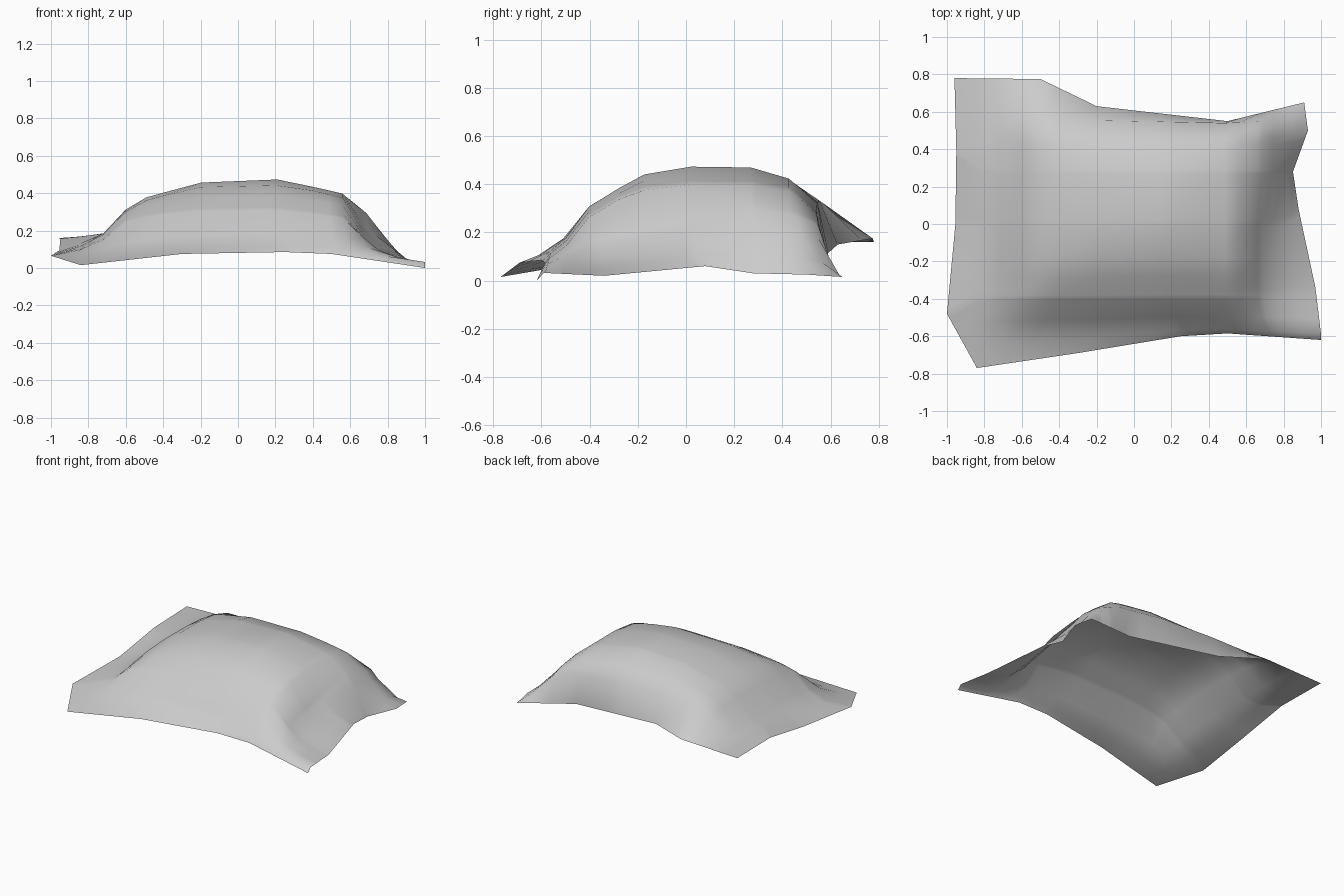
import bpy, bmesh
from mathutils import Vector

cube = bpy.data.objects.get("Cube")
if cube:
    bpy.data.objects.remove(cube)

# Hem of the cushion cover: parameter along the side, then the point
FRONT = [(0, (-.84, -.77, .015)), (.3, (-.3, -.69, .075)), (.59, (.25, -.6, .085)),
         (.73, (.5, -.585, .075)), (1, (1, -.62, 0))]
BACK = [(0, (-.96, .78, .16)), (.25, (-.5, .775, .175)), (.41, (-.2, .63, .15)),
        (.78, (.5, .55, .078)), (1, (.91, .65, .015))]
LEFT = [(0, (-.84, -.77, .015)), (.2, (-1, -.48, .065)), (.5, (-.955, 0, .094)),
        (.75, (-.95, .39, .157)), (1, (-.96, .78, .16))]
RIGHT = [(0, (1, -.62, 0)), (.04, (1, -.59, .032)), (.22, (.97, -.34, .02)),
         (.53, (.88, .08, .06)), (.735, (.85, .28, .03)), (.9, (.93, .5, .025)),
         (1, (.91, .65, .015))]
# Puffiness profiles across the width, near the front and the back, and along the depth
WIDTH_FRONT = [(0, 0), (.06, .07), (.125, .22), (.19, .55), (.25, .72), (.41, .95), (.63, 1),
               (.82, .79), (.875, .36), (.92, .17), (1, 0)]
WIDTH_BACK = [(0, 0), (.06, .02), (.125, .06), (.19, .46), (.25, .68), (.41, .95), (.63, 1),
              (.82, .81), (.89, .57), (.97, .15), (1, 0)]
DEPTH = [(0, 0), (.04, .04), (.1, .2), (.18, .55), (.28, .75), (.37, .91), (.53, 1), (.735, .99),
         (.865, .86), (.965, .58), (1, 0)]
PEAK = .473


def sample(table, t):
    for (a, p), (b, q) in zip(table, table[1:]):
        if t <= b:
            k = (t - a) / (b - a)
            if isinstance(p, tuple):
                return Vector(p).lerp(Vector(q), k)
            return p + (q - p) * k


def cover_point(u, v):
    """Patch spanned by the four hems, squared off inside and puffed up."""
    f, b, l, r = sample(FRONT, u), sample(BACK, u), sample(LEFT, v), sample(RIGHT, v)
    flat = (Vector(FRONT[0][1]).lerp(Vector(FRONT[-1][1]), u)).lerp(
        Vector(BACK[0][1]).lerp(Vector(BACK[-1][1]), u), v)
    p = f.lerp(b, v) + l.lerp(r, u) - flat
    # The hem shape fades slowly at the front and quickly at the steep back
    w = max(abs(2 * u - 1) ** 14, abs(2 * v - 1) ** (6 if v < .5 else 24))
    p = Vector((-.95 + 1.84 * u, -.62 + 1.21 * v, p.z)).lerp(p, w)
    k = min(max((v - .45) / .3, 0), 1)
    across = sample(WIDTH_FRONT, u) * (1 - k) + sample(WIDTH_BACK, u) * k
    along = sample(DEPTH, v)
    puff = .6 * across * along + .4 * min(across, along)
    p.z += (PEAK - p.z) * puff
    return p


# One open sheet of cloth
us = sorted({t for t, _ in FRONT + BACK + WIDTH_FRONT + WIDTH_BACK})
vs = sorted({t for t, _ in LEFT + RIGHT + DEPTH})
bm = bmesh.new()
grid = [[bm.verts.new(cover_point(u, v)) for v in vs] for u in us]
for a, b in zip(grid, grid[1:]):
    for j in range(len(vs) - 1):
        bm.faces.new((a[j], b[j], b[j + 1], a[j + 1]))

mesh = bpy.data.meshes.new("cushion_cover")
bm.to_mesh(mesh)
bm.free()
cover = bpy.data.objects.new("cushion_cover", mesh)
bpy.context.collection.objects.link(cover)

# Cloth colour
cloth = bpy.data.materials.new("light grey cloth")
cloth.use_nodes = True
colour = (.6, .6, .6, 1)
cloth.diffuse_color = colour
cloth.node_tree.nodes["Principled BSDF"].inputs["Base Color"].default_value = colour
mesh.materials.append(cloth)

bpy.ops.object.select_all(action="DESELECT")
cover.select_set(True)
bpy.context.view_layer.objects.active = cover
bpy.ops.object.shade_smooth()
